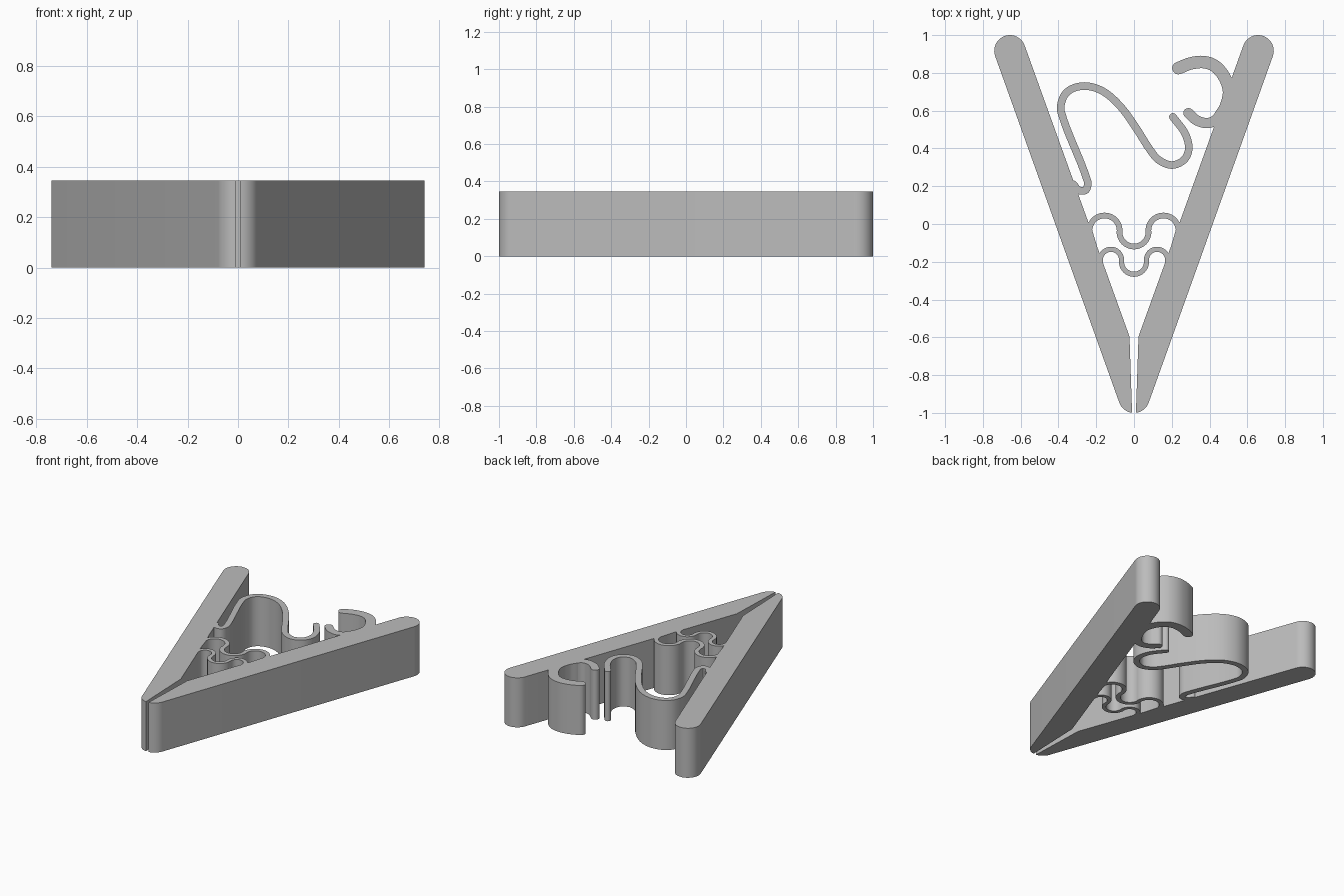
import bpy
import bmesh
from math import cos, sin, radians
from mathutils import Vector

HEIGHT = 0.345
CAP = 0.083

old_cube = bpy.data.objects.get("Cube")
if old_cube:
    bpy.data.objects.remove(old_cube, do_unlink=True)

grey = bpy.data.materials.new("plain_grey")
grey.use_nodes = True
colour = (0.5, 0.5, 0.5, 1)
grey.diffuse_color = colour
grey.node_tree.nodes["Principled BSDF"].inputs["Base Color"].default_value = colour


def arc(centre, radius, start, end, steps=20):
    """Points on a circular arc, angles in degrees."""
    angles = [radians(start + (end - start) * i / steps) for i in range(steps + 1)]
    return [Vector((centre[0] + radius * cos(a), centre[1] + radius * sin(a))) for a in angles]


def smooth_path(points, steps=8):
    """Smooth curve passing through every control point."""
    pts = [Vector(p) for p in points]
    pts = [2 * pts[0] - pts[1]] + pts + [2 * pts[-1] - pts[-2]]
    path = []
    for a, b, c, d in zip(pts, pts[1:], pts[2:], pts[3:]):
        # tangents scaled to the segment keep uneven spacing well behaved
        length = (c - b).length
        start = (c - a) * (length / ((b - a).length + length))
        end = (d - b) * (length / ((d - c).length + length))
        for i in range(steps):
            t = i / steps
            path.append(b + start * t + (3 * (c - b) - 2 * start - end) * t ** 2
                        + (2 * (b - c) + start + end) * t ** 3)
    return path + [pts[-2]]


def prism(name, outline):
    """Extrude a flat outline to the full height."""
    bm = bmesh.new()
    base = bm.faces.new([bm.verts.new((p[0], p[1], 0)) for p in outline])
    grown = bmesh.ops.extrude_face_region(bm, geom=[base])["geom"]
    top = [v for v in grown if isinstance(v, bmesh.types.BMVert)]
    bmesh.ops.translate(bm, verts=top, vec=(0, 0, HEIGHT))
    bmesh.ops.recalc_face_normals(bm, faces=bm.faces)
    mesh = bpy.data.meshes.new(name)
    bm.to_mesh(mesh)
    bm.free()
    mesh.materials.append(grey)
    obj = bpy.data.objects.new(name, mesh)
    bpy.context.collection.objects.link(obj)
    return obj


def ribbon(name, path, half):
    """Upright strip of constant thickness with rounded ends."""
    left, right = [], []
    for i, p in enumerate(path):
        along = path[min(i + 1, len(path) - 1)] - path[max(i - 1, 0)]
        side = Vector((-along.y, along.x)).normalized() * half
        left.append(p + side)
        right.append(p - side)

    def cap(centre, rim):
        spoke = rim - centre
        turn = [radians(-180 * i / 8) for i in range(1, 8)]
        return [centre + Vector((spoke.x * cos(a) - spoke.y * sin(a),
                                 spoke.x * sin(a) + spoke.y * cos(a))) for a in turn]

    outline = left + cap(path[-1], left[-1]) + right[::-1] + cap(path[0], right[0])
    return prism(name, outline)


def mirrored(path):
    return [Vector((-p.x, p.y)) for p in path]


# Two tapering jaws, rounded at both tips
tilt = 19.7
jaw = arc((-0.657, 0.917), CAP, tilt, tilt + 180)
jaw += arc((0, -0.917), CAP, tilt + 180, 263)
jaw.append(Vector((-0.024, -0.595)))
body = prism("right_jaw", jaw)
parts = [prism("left_jaw", mirrored(jaw))]


# Two wavy springs bridging the jaws
def wave(name, tail, loop, loop_radius, dip, dip_radius, half):
    path = [Vector(tail)] + arc(loop, loop_radius, 180, 0) + arc((0, dip), dip_radius, 180, 270)
    parts.append(ribbon(name, path + mirrored(path[:-1])[::-1], half))


wave("upper_wave_spring", (-0.205, -0.14), (-0.156, -0.035), 0.08, -0.042, 0.077, 0.015)
wave("lower_wave_spring", (-0.18, -0.24), (-0.122, -0.19), 0.056, -0.2, 0.066, 0.0135)

# Long S-shaped spring growing from the right jaw
long_spring = smooth_path([
    (-0.32, 0.21), (-0.295, 0.18), (-0.255, 0.18), (-0.247, 0.23),
    (-0.385, 0.59), (-0.375, 0.67), (-0.33, 0.715), (-0.25, 0.73),
    (-0.16, 0.7), (-0.07, 0.62), (0.01, 0.51), (0.08, 0.4),
    (0.13, 0.34), (0.2, 0.312), (0.265, 0.34), (0.29, 0.4),
    (0.27, 0.48), (0.206, 0.567)])
parts.append(ribbon("long_spring", long_spring, 0.02))

# Open hook growing from the left jaw, with a slimmer lower finger
hook = smooth_path([
    (0.235, 0.825), (0.3, 0.85), (0.37, 0.857), (0.43, 0.835),
    (0.48, 0.775), (0.503, 0.7), (0.485, 0.62), (0.455, 0.57)])
parts.append(ribbon("upper_hook", hook, 0.033))
finger = smooth_path([(0.288, 0.587), (0.33, 0.55), (0.385, 0.534), (0.43, 0.55), (0.48, 0.61)])
parts.append(ribbon("lower_hook_finger", finger, 0.027))

# Fuse everything into a single clip
for part in parts:
    fuse = body.modifiers.new("fuse_" + part.name, "BOOLEAN")
    fuse.operation = "UNION"
    fuse.solver = "EXACT"
    fuse.object = part
bpy.context.view_layer.objects.active = body
body.select_set(True)
for modifier in list(body.modifiers):
    bpy.ops.object.modifier_apply(modifier=modifier.name)
for part in parts:
    bpy.data.objects.remove(part, do_unlink=True)
body.name = "clip_body"
bpy.ops.object.shade_smooth_by_angle(angle=radians(30))
